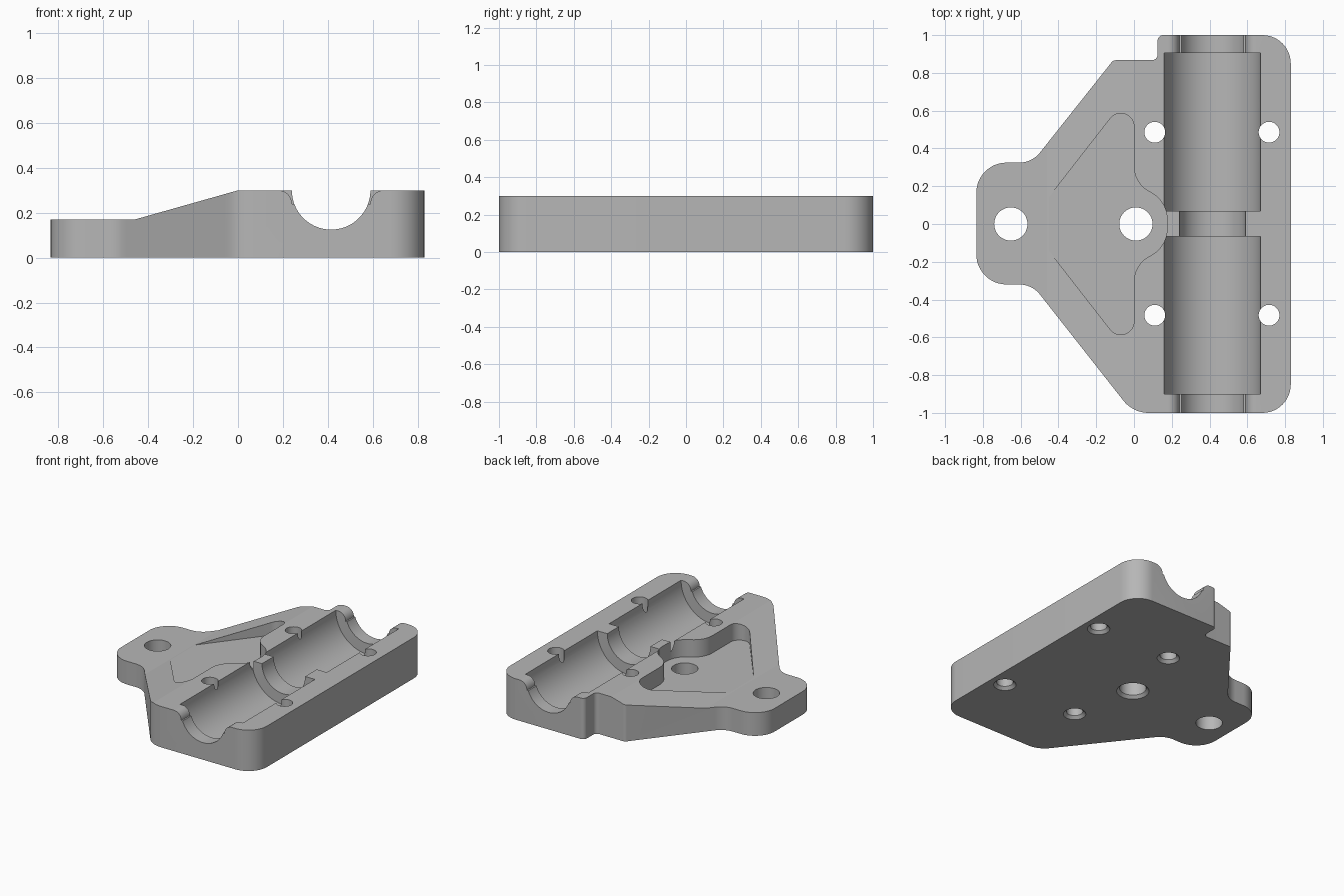
import bpy, bmesh, math
from mathutils import Vector

if "Cube" in bpy.data.objects:
    bpy.data.objects.remove(bpy.data.objects["Cube"], do_unlink=True)

HEIGHT, LOW = 0.30, 0.17
BORE_X = 0.415

grey = bpy.data.materials.new("plain grey")
grey.use_nodes = True
grey.diffuse_color = (0.47, 0.47, 0.47, 1)
grey.node_tree.nodes["Principled BSDF"].inputs["Base Color"].default_value = grey.diffuse_color


def rounded(corners, steps=12):
    """Polygon from (x, y, radius) corners, each rounded by a tangent arc."""
    pts = []
    for i, (x, y, r) in enumerate(corners):
        p = Vector((x, y))
        a = (Vector(corners[i - 1][:2]) - p).normalized()
        b = (Vector(corners[(i + 1) % len(corners)][:2]) - p).normalized()
        if r == 0:
            pts.append(p)
            continue
        half = a.angle(b) / 2
        centre = p + (a + b).normalized() * (r / math.sin(half))
        start = p + a * (r / math.tan(half)) - centre
        end = p + b * (r / math.tan(half)) - centre
        sweep = start.angle(end)
        for k in range(steps + 1):
            t = k / steps
            pts.append(centre + (start * math.sin((1 - t) * sweep)
                                 + end * math.sin(t * sweep)) / math.sin(sweep))
    return pts


def loft(name, rings):
    """Closed solid through rings of 3D points."""
    bm = bmesh.new()
    loops = [[bm.verts.new(p) for p in ring] for ring in rings]
    n = len(loops[0])
    for lo, hi in zip(loops, loops[1:]):
        for i in range(n):
            bm.faces.new((lo[i], lo[(i + 1) % n], hi[(i + 1) % n], hi[i]))
    bm.faces.new(loops[0][::-1])
    bm.faces.new(loops[-1])
    bmesh.ops.recalc_face_normals(bm, faces=bm.faces)
    mesh = bpy.data.meshes.new(name)
    bm.to_mesh(mesh)
    bm.free()
    obj = bpy.data.objects.new(name, mesh)
    bpy.context.collection.objects.link(obj)
    return obj


def plan_prism(name, pts, z0, z1):
    return loft(name, [[(x, y, z) for x, y in pts] for z in (z0, z1)])


def side_prism(name, pts, y0, y1):
    return loft(name, [[(x, y, z) for x, z in pts] for y in (y0, y1)])


def arc(cx, cy, r, a0, a1, steps):
    return [(cx + r * math.cos(math.radians(a0 + (a1 - a0) * k / steps)),
             cy + r * math.sin(math.radians(a0 + (a1 - a0) * k / steps)))
            for k in range(steps + 1)]


def channel(r):
    """Half-round trough, open at the top."""
    return arc(BORE_X, HEIGHT, r, 180, 360, 40) + [(BORE_X + r, 0.5), (BORE_X - r, 0.5)]


def hole(x, y, r, chamfer):
    """Round drill, with an optional chamfer on the underside."""
    levels = [(-0.02, r + chamfer), (0, r + chamfer), (chamfer, r), (0.5, r)]
    if not chamfer:
        levels = [(-0.02, r), (0.5, r)]
    return loft("hole_cutter", [[(px, py, z) for px, py in arc(x, y, q, 0, 360, 48)[:-1]]
                                for z, q in levels])


# Plate outline
body = plan_prism("bearing_mount", rounded([
    (-0.835, -0.32, 0.16), (-0.54, -0.32, 0.14), (-0.005, -1, 0.17), (0.83, -1, 0.15),
    (0.83, 1, 0.15), (0.125, 1, 0.03), (0.125, 0.867, 0.03), (-0.11, 0.867, 0.03),
    (-0.54, 0.325, 0.14), (-0.835, 0.325, 0.16)]), 0, HEIGHT)
body.data.materials.append(grey)

cutters = []

# Sloped and lowered tongue
cutters.append(side_prism("slope_cutter", [
    (-0.46, LOW), (0, HEIGHT), (0, 0.5), (-1, 0.5), (-1, LOW)], -1.2, 1.2))

# Triangular pocket bulging round the central hole
half = [(0.175, 0.12, 0.16), (0, 0.215, 0.15), (0, 0.72, 0.07), (-0.5, 0.078, 0)]
mirrored = [(x, -y, r) for x, y, r in reversed(half)]
cutters.append(plan_prism("pocket_cutter", rounded(half + mirrored), LOW + 0.003, 0.6))

# Two wide bearing seats and the narrow channel running through
for y0, y1 in ((-0.90, -0.065), (0.07, 0.905)):
    cutters.append(side_prism("seat_cutter", channel(0.255), y0, y1))
cutters.append(side_prism("channel_cutter", channel(0.175), -1.1, 1.1))

# Rounded lips at both ends of the channel
lip = arc(BORE_X - 0.235, HEIGHT - 0.06, 0.06, 90, 0, 12)
profile = lip + [(2 * BORE_X - x, z) for x, z in reversed(lip)]
profile += [(profile[-1][0], 0.5), (profile[0][0], 0.5)]
for y0, y1 in ((-1.1, -0.89), (0.895, 1.1)):
    cutters.append(side_prism("lip_cutter", profile, y0, y1))

# Bolt holes
for x in (0.11, 0.715):
    for y in (-0.483, 0.486):
        cutters.append(hole(x, y, 0.055, 0.02))
cutters.append(hole(0.01, 0, 0.088, 0.02))
cutters.append(hole(-0.652, 0, 0.088, 0))

# Cut everything out of the plate
bpy.ops.object.select_all(action='DESELECT')
bpy.context.view_layer.objects.active = body
body.select_set(True)
for cutter in cutters:
    cutter.hide_render = True
    mod = body.modifiers.new("cut", 'BOOLEAN')
    mod.operation = 'DIFFERENCE'
    mod.solver = 'EXACT'
    mod.object = cutter
    bpy.ops.object.modifier_apply(modifier=mod.name)
for cutter in cutters:
    bpy.data.objects.remove(cutter, do_unlink=True)

bpy.ops.object.shade_smooth_by_angle(angle=math.radians(12))
